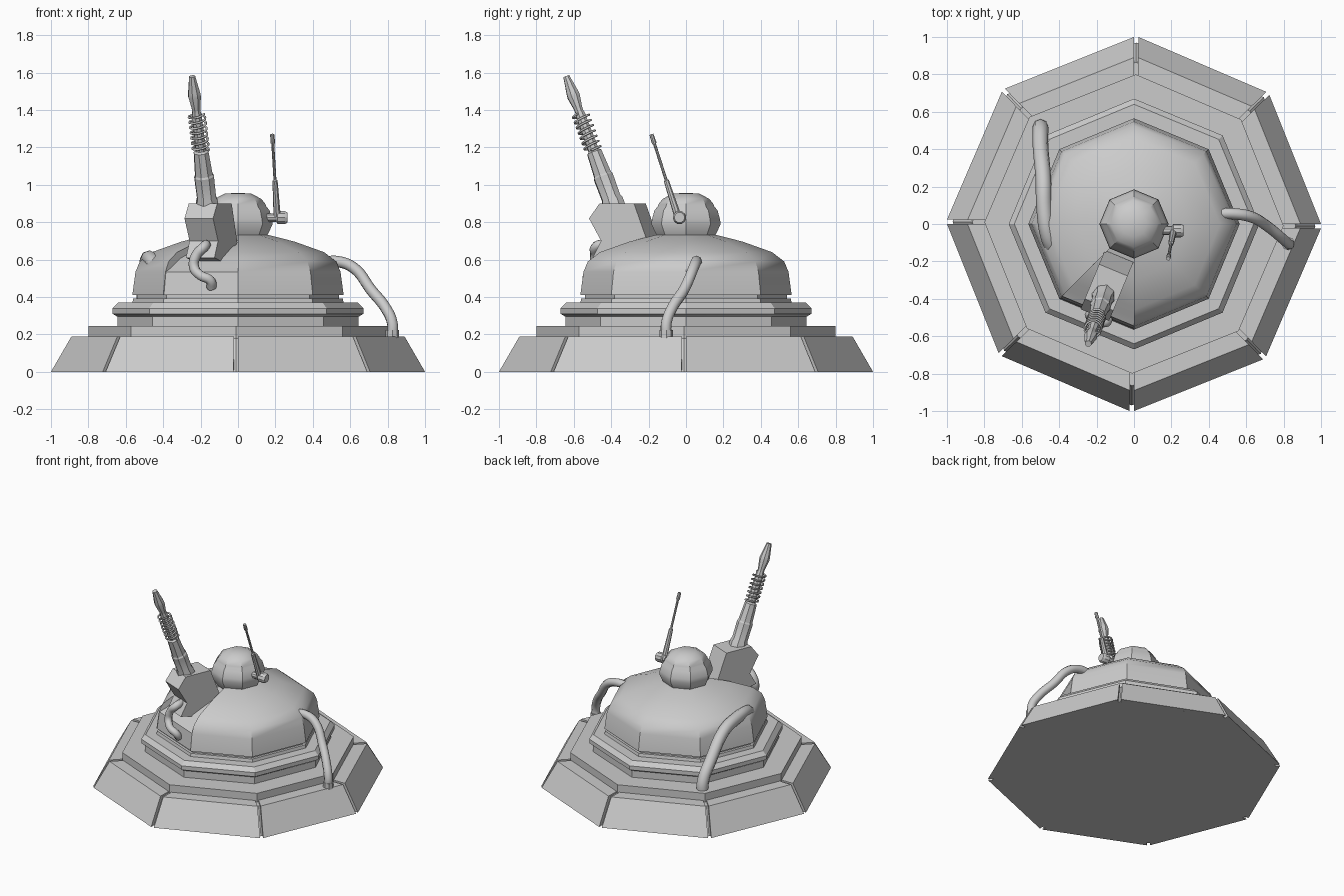
import bpy, bmesh, math
from mathutils import Vector, Matrix

if "Cube" in bpy.data.objects:
    bpy.data.objects.remove(bpy.data.objects["Cube"])


def finish(name, bm, angle=30):
    bmesh.ops.remove_doubles(bm, verts=bm.verts, dist=1e-5)
    bmesh.ops.recalc_face_normals(bm, faces=bm.faces)
    me = bpy.data.meshes.new(name)
    bm.to_mesh(me)
    bm.free()
    ob = bpy.data.objects.new(name, me)
    bpy.context.collection.objects.link(ob)
    bpy.ops.object.select_all(action='DESELECT')
    bpy.context.view_layer.objects.active = ob
    ob.select_set(True)
    bpy.ops.object.shade_smooth_by_angle(angle=math.radians(angle))
    return ob


def lathe(name, prof, n=8, first=0, count=None, gap=0.0, rot=0.0, mat=None, angle=30):
    """Faceted turned body; a partial run of sectors gets flat end walls."""
    count = count or n
    bm = bmesh.new()
    cols = []
    for k in range(count + 1):
        a = math.tau * (first + k) / n + math.radians(rot)
        shift = gap if k == 0 else (-gap if k == count else 0)
        t = Vector((-math.sin(a), math.cos(a), 0)) * shift
        cols.append([bm.verts.new(Vector((r * math.cos(a), r * math.sin(a), z)) + t)
                     for r, z in prof])
    m = len(prof)
    closed = prof[0][0] > 0 and count < n
    for c0, c1 in zip(cols, cols[1:]):
        for i in range(m if closed else m - 1):
            j = (i + 1) % m
            bm.faces.new((c0[i], c1[i], c1[j], c0[j]))
    if count < n:
        bm.faces.new(cols[0])
        bm.faces.new(cols[-1])
    if mat:
        bm.transform(mat)
    return finish(name, bm, angle)


def axis(p0, p1):
    d = Vector(p1) - Vector(p0)
    return Matrix.Translation(p0) @ d.to_track_quat('Z', 'Y').to_matrix().to_4x4(), d.length


def pipe(name, pts, r, mat=None, res=6):
    cu = bpy.data.curves.new(name, 'CURVE')
    cu.dimensions = '3D'
    cu.bevel_depth, cu.bevel_resolution, cu.resolution_u = r, 2, res
    cu.use_fill_caps = True
    sp = cu.splines.new('BEZIER')
    sp.bezier_points.add(len(pts) - 1)
    for bp, p in zip(sp.bezier_points, pts):
        bp.co = p
        bp.handle_left_type = bp.handle_right_type = 'AUTO'
    ob = bpy.data.objects.new(name, cu)
    bpy.context.collection.objects.link(ob)
    if mat:
        ob.matrix_world = mat
    return ob


# octagonal base: core plus eight sloped armour panels with gaps at the corners
lathe("base_core", [(0, 0), (.97, 0), (.865, .178), (.8, .178), (.8, .245), (0, .245)], rot=-.7)
for i in range(8):
    lathe(f"base_panel_{i}", [(.77, 0), (1, 0), (.89, .19), (.77, .19)],
          first=i, count=1, gap=.011, rot=-.7)

# stepped ring under the dome
lathe("ring", [(0, .24), (.645, .24), (.645, .295), (.67, .31), (.67, .34), (.64, .37),
               (.565, .37), (.56, .392), (.54, .392), (.54, .42), (0, .42)])

# dome: seven full sectors and one recessed sector for the gun
lathe("dome", [(0, .41), (.565, .41), (.548, .535), (.525, .59), (.46, .64), (.3, .697),
               (.15, .735), (0, .75)], first=6, count=7)
lathe("gun_recess", [(0, .41), (.56, .41), (.545, .535), (.5, .56), (.44, .605), (.28, .67),
                     (0, .71)], first=5, count=1)

# small turret cap
lathe("turret_cap", [(0, .7), (.14, .7), (.16, .735), (.185, .79), (.182, .815), (.168, .865),
                     (.15, .885), (.148, .895), (.125, .925), (.07, .953), (0, .957)])

# antenna pivot and rod
m, L = axis((.13, -.035, .825), (.265, -.035, .825))
lathe("antenna_pivot", [(0, 0), (.024, 0), (.024, L * .55), (.036, L * .6), (.036, L * .9),
                        (.028, L), (0, L)], n=10, mat=m)
m, L = axis((.21, -.04, .82), (.183, -.185, 1.27))
lathe("antenna_rod", [(0, 0), (.02, 0), (.014, L * .45), (.008, L * .46), (.008, L * .88),
                      (.013, L * .9), (.011, L), (0, L)], n=8, mat=m)

# gun mount: side profile extruded across the recessed sector
u = Vector((math.cos(math.radians(-112.5)), math.sin(math.radians(-112.5)), 0))
v = Vector((-u.y, u.x, 0))
side = [(.53, .82), (.47, .9), (.27, .9), (.19, .69), (.36, .58), (.51, .61), (.46, .7)]
bm = bmesh.new()
f = bm.faces.new([bm.verts.new(u * a + v * -.09 + Vector((0, 0, z))) for a, z in side])
new = bmesh.ops.extrude_face_region(bm, geom=[f])["geom"]
bmesh.ops.translate(bm, vec=v * .165, verts=[g for g in new if isinstance(g, bmesh.types.BMVert)])
bm.faces.new([e for e in bm.verts][:len(side)]) if not f.is_valid else None
finish("gun_mount", bm, 20)

# barrel and recoil spring
m, L = axis((-.155, -.36, .82), (-.245, -.64, 1.58))
lathe("barrel", [(0, 0), (.062, 0), (.062, .1), (.054, .12), (.056, .24), (.05, .25), (.042, .38),
                 (.03, .39), (.027, .6), (.024, .61), (.024, .63), (.036, .7), (.034, .72),
                 (.02, .8), (.018, L), (0, L)], mat=m, angle=25)
coil = [(.044 * math.cos(k * math.pi / 3), .044 * math.sin(k * math.pi / 3), .39 + .21 * k / 42)
        for k in range(43)]
pipe("recoil_spring", coil, .006, m, 2)

# hoses
pipe("right_hose", [(.45, .055, .585), (.53, .055, .59), (.62, .04, .555), (.71, -.01, .44),
                    (.79, -.075, .34), (.825, -.105, .26), (.825, -.105, .18)], .03)
m, L = axis((.825, -.105, .18), (.825, -.105, .225))
lathe("right_hose_collar", [(0, 0), (.036, 0), (.036, L), (0, L)], mat=m)
pipe("left_hose", [(-.42, -.16, .54), (-.46, -.06, .595), (-.48, .08, .605), (-.485, .24, .57),
                   (-.5, .42, .42), (-.5, .51, .3), (-.5, .52, .2)], .042)
pipe("front_hose", [(-.17, -.42, .68), (-.18, -.48, .67), (-.225, -.485, .62), (-.235, -.49, .56),
                    (-.2, -.52, .515), (-.15, -.525, .49), (-.14, -.5, .45)], .027)
